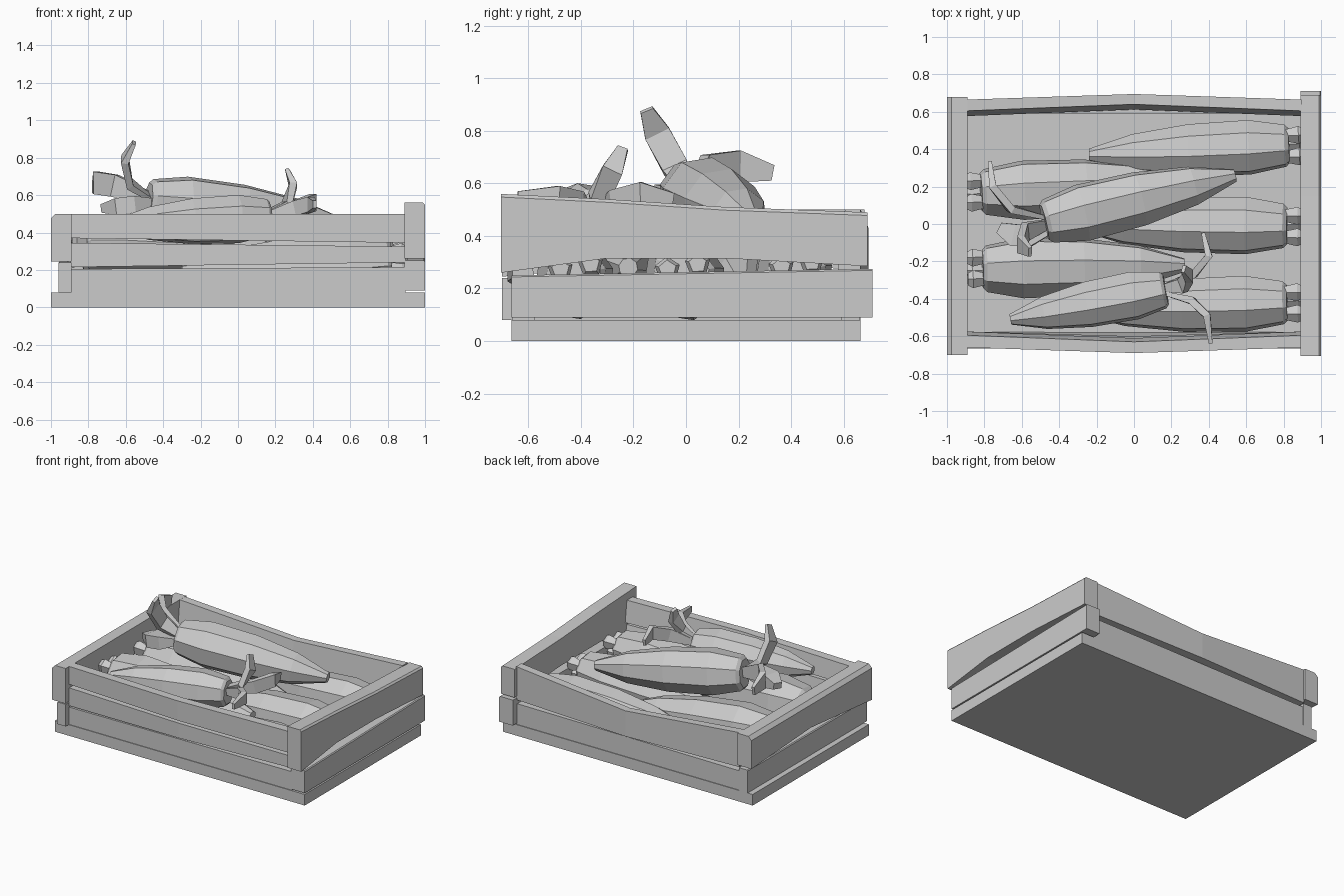
import bpy, bmesh, math
from mathutils import Vector

cube = bpy.data.objects.get("Cube")
if cube:
    bpy.data.objects.remove(cube, do_unlink=True)

grey = bpy.data.materials.new("plain_grey")
grey.use_nodes = True
grey.diffuse_color = (0.6, 0.6, 0.6, 1)
grey.node_tree.nodes["Principled BSDF"].inputs["Base Color"].default_value = (0.6, 0.6, 0.6, 1)


def loft(name, rings):
    """Skin a closed, flat-shaded solid through a list of cross-sections."""
    bm = bmesh.new()
    loops = [[bm.verts.new(p) for p in ring] for ring in rings]
    n = len(loops[0])
    for a, b in zip(loops, loops[1:]):
        for i in range(n):
            j = (i + 1) % n
            bm.faces.new((a[i], a[j], b[j], b[i]))
    bm.faces.new(loops[0][::-1])
    bm.faces.new(loops[-1])
    bmesh.ops.recalc_face_normals(bm, faces=bm.faces)
    mesh = bpy.data.meshes.new(name)
    bm.to_mesh(mesh)
    bm.free()
    mesh.materials.append(grey)
    obj = bpy.data.objects.new(name, mesh)
    bpy.context.collection.objects.link(obj)
    return obj


def long_plank(name, stations, flare=0.0):
    """Plank along x; each station is (x, outer y, inner y, bottom, top)."""
    return loft(name, [[(x, o, b), (x, i - math.copysign(flare, i), b), (x, i, t), (x, o, t)]
                       for x, o, i, b, t in stations])


def side_slat(name, outer, inner, chamfer, stations):
    """Slat along y with a chamfered outer top edge; station is (y, bottom, top)."""
    edge = outer - math.copysign(chamfer, outer)
    return loft(name, [[(outer, y, b), (inner, y, b), (inner, y, t),
                        (edge, y, t), (outer, y, t - chamfer)]
                       for y, b, t in stations])


# Crate floor
long_plank("crate_floor", [(-1, -0.665, 0.665, 0, 0.08), (1, -0.665, 0.665, 0, 0.08)])

# Front planks, gently bowed outward
E = 0.895
for name, b0, b1, t0, t1, bow in (("front_lower_plank", 0.07, 0.07, 0.205, 0.215, 0.0),
                                  ("front_middle_plank", 0.215, 0.24, 0.345, 0.325, 0.02),
                                  ("front_upper_plank", 0.37, 0.345, 0.5, 0.5, 0.03)):
    long_plank(name, [(-E, -0.66, -0.595, b0, t0),
                      (0, -0.66 - bow, -0.6 - bow, (b0 + b1) / 2, (t0 + t1) / 2),
                      (E, -0.66, -0.595, b1, t1)], 0.02)

# Back planks, the upper one sagging in the middle
long_plank("back_lower_plank", [(-E, 0.66, 0.59, 0.07, 0.22), (E, 0.66, 0.59, 0.07, 0.23)])
long_plank("back_upper_plank", [(-E, 0.665, 0.605, 0.25, 0.5), (0, 0.695, 0.64, 0.245, 0.43),
                                (E, 0.665, 0.605, 0.26, 0.5)], 0.028)

# End slats
side_slat("right_upper_slat", 1, 0.89, 0.012, [(-0.705, 0.26, 0.56), (-0.3, 0.315, 0.54),
                                               (0.15, 0.315, 0.51), (0.69, 0.285, 0.49)])
side_slat("right_lower_slat", 1, 0.89, 0.006, [(-0.665, 0.09, 0.25), (0.71, 0.09, 0.275)])
side_slat("left_upper_slat", -1, -0.89, 0.025, [(-0.7, 0.245, 0.5), (0, 0.31, 0.5),
                                                (0.68, 0.27, 0.5)])
side_slat("left_lower_slat", -0.96, -0.89, 0.006, [(-0.7, 0.08, 0.24), (0.665, 0.08, 0.245)])


# Carrots
PROFILE = ((0, 0.1), (0.02, 0.122), (0.2, 0.158), (0.5, 0.15), (0.78, 0.108), (1, 0.035))


def carrot(name, crown, tip, scale=1.0, stubs=True):
    crown, tip = Vector(crown), Vector(tip)
    axis = tip - crown
    side = axis.cross(Vector((0, 0, 1))).normalized()
    up = side.cross(axis).normalized()

    def ring(t, r, n, centre):
        return [centre + axis * t + (side * math.cos(a) + up * math.sin(a)) * r
                for a in (math.tau * (i + 0.3) / n for i in range(n))]

    loft(name, [ring(t, r * scale, 8, crown) for t, r in PROFILE])
    # Cut stalk stubs on the crown
    if stubs:
        for k, (s, u) in enumerate(((-0.06, 0.02), (0.055, 0.04), (0.01, -0.05))):
            base = crown + side * s + up * u
            loft(f"{name}_stub_{k}", [ring(0.02, 0.032, 5, base), ring(-0.05, 0.05, 5, base),
                                      ring(-0.075, 0.035, 5, base)])


carrot("carrot_back", (0.83, 0.42, 0.26), (-0.24, 0.37, 0.23), 0.95)
carrot("carrot_centre", (0.82, -0.01, 0.25), (-0.3, 0.0, 0.2))
carrot("carrot_front", (0.82, -0.42, 0.25), (-0.3, -0.45, 0.2), 0.97)
carrot("carrot_left_back", (-0.82, 0.17, 0.3), (0.3, 0.22, 0.2), 1.03)
carrot("carrot_left_front", (-0.81, -0.24, 0.33), (0.27, -0.22, 0.28), 1.05)
carrot("carrot_top", (-0.48, 0.01, 0.57), (0.54, 0.26, 0.45), stubs=False)
carrot("carrot_top_front", (0.17, -0.35, 0.48), (-0.66, -0.51, 0.44), 0.84, stubs=False)


# Curled leaf stalks on the two upper carrots
def leaf(name, path, wide, width=0.1, thick=0.04):
    path = [Vector(p) for p in path]
    wide = Vector(wide).normalized()
    rings = []
    for i, p in enumerate(path):
        along = (path[min(i + 1, len(path) - 1)] - path[max(i - 1, 0)]).normalized()
        w = (wide - along * wide.dot(along)).normalized()
        k = (0.5, 1, 1, 0.5)[i]
        a, b = w * width * k / 2, along.cross(w) * thick * k / 2
        rings.append([p + a + b, p - a + b, p - a - b, p + a - b])
    loft(name, rings)


leaf("top_leaf_upright", [(-0.46, 0, 0.58), (-0.58, -0.04, 0.66), (-0.605, -0.11, 0.79),
                          (-0.555, -0.15, 0.88)], (0, 1, 0.3))
leaf("top_leaf_back", [(-0.46, 0.03, 0.58), (-0.66, 0.08, 0.65), (-0.755, 0.2, 0.665),
                       (-0.77, 0.33, 0.64)], (0, 0, 1), 0.12)
leaf("top_leaf_short", [(-0.46, -0.03, 0.56), (-0.56, -0.06, 0.55), (-0.64, -0.06, 0.54),
                        (-0.72, -0.02, 0.53)], (0, 1, 0), 0.12, 0.09)
leaf("front_leaf_upright", [(0.16, -0.34, 0.51), (0.26, -0.33, 0.55), (0.295, -0.28, 0.65),
                            (0.265, -0.24, 0.735)], (0, 1, 0.3), 0.08)
leaf("front_leaf_back", [(0.16, -0.33, 0.49), (0.32, -0.27, 0.53), (0.4, -0.17, 0.56),
                         (0.37, -0.05, 0.54)], (0, 0, 1), 0.09)
leaf("front_leaf_outer", [(0.16, -0.37, 0.49), (0.31, -0.41, 0.53), (0.39, -0.49, 0.55),
                          (0.41, -0.64, 0.55)], (0, 0, 1), 0.08)
